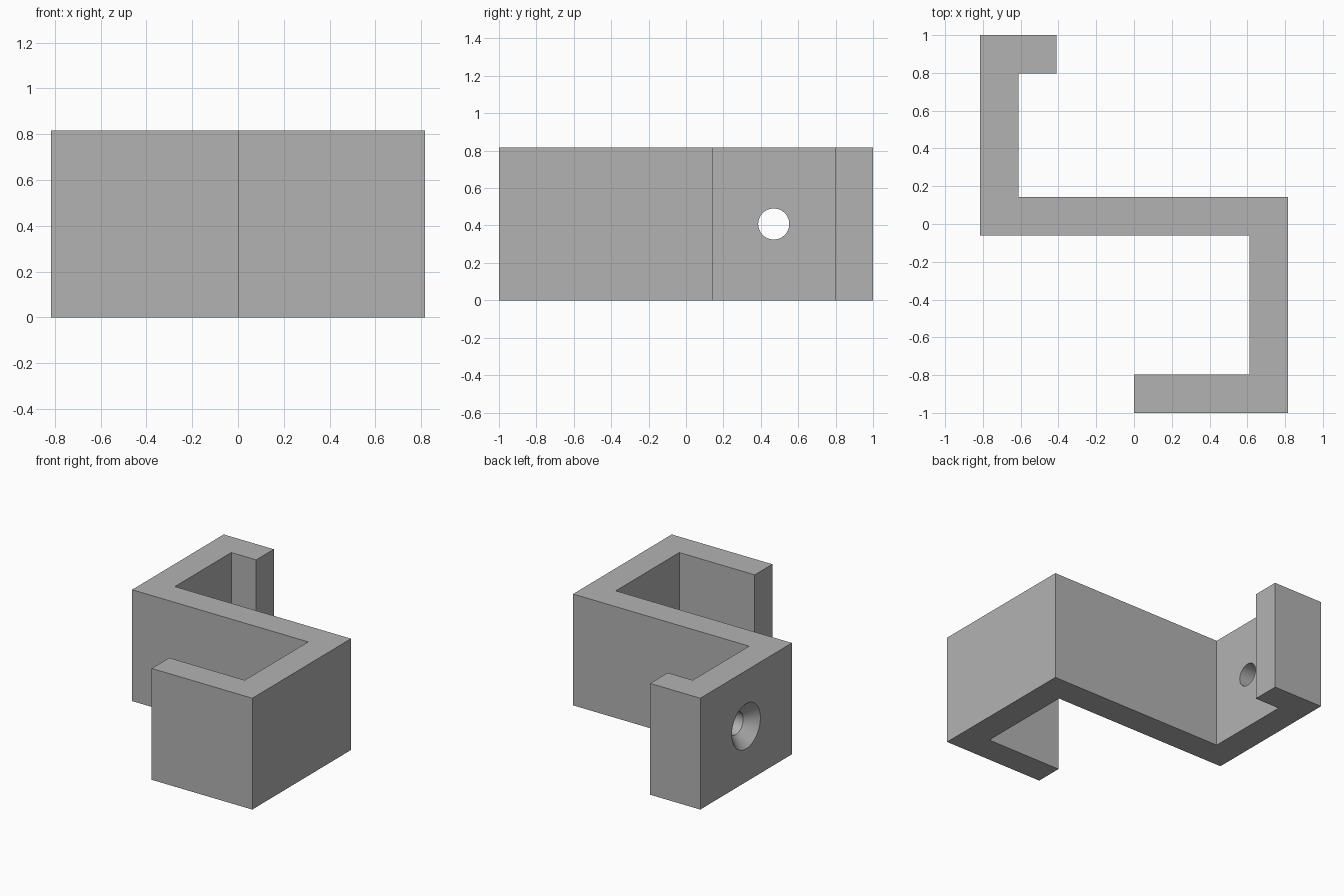
import bpy
import bmesh
import math
from mathutils import Vector

cube = bpy.data.objects.get("Cube")
if cube:
    bpy.data.objects.remove(cube, do_unlink=True)

HEIGHT = 0.816
WALL = 0.204
HALF_X = 0.816
HOLE_Y = 0.469
HOLE_R = 0.083
SINK_R = 0.165

grey = bpy.data.materials.new("plain grey")
grey.use_nodes = True
colour = (0.45, 0.45, 0.45, 1)
grey.diffuse_color = colour
grey.node_tree.nodes["Principled BSDF"].inputs["Base Color"].default_value = colour


def finish(bm, name):
    bmesh.ops.recalc_face_normals(bm, faces=bm.faces)
    mesh = bpy.data.meshes.new(name)
    bm.to_mesh(mesh)
    bm.free()
    mesh.materials.append(grey)
    obj = bpy.data.objects.new(name, mesh)
    bpy.context.collection.objects.link(obj)
    return obj


# S-shaped bracket: outline in plan, extruded upwards
inner = HALF_X - WALL
bar_back, bar_front = 0.143, 0.143 - WALL
lip = 1 - WALL
outline = [
    (0, -1), (HALF_X, -1), (HALF_X, bar_back), (-inner, bar_back),
    (-inner, lip), (-0.41, lip), (-0.41, 1), (-HALF_X, 1),
    (-HALF_X, bar_front), (inner, bar_front), (inner, -lip), (0, -lip),
]
bm = bmesh.new()
base = bm.faces.new([bm.verts.new((x, y, 0)) for x, y in outline])
top = bmesh.ops.extrude_face_region(bm, geom=[base])
top_verts = [g for g in top["geom"] if isinstance(g, bmesh.types.BMVert)]
bmesh.ops.translate(bm, verts=top_verts, vec=(0, 0, HEIGHT))
bracket = finish(bm, "bracket")

# Countersunk screw hole: a turned cutter along x
eps = 0.02
turned = [
    (-HALF_X - eps, 0), (-HALF_X - eps, SINK_R + eps),
    (-HALF_X + SINK_R - HOLE_R, HOLE_R),
    (-inner + eps, HOLE_R), (-inner + eps, 0),
]
centre = Vector((0, HOLE_Y, HEIGHT / 2))
bm = bmesh.new()
verts = [bm.verts.new(centre + Vector((x, 0, r))) for x, r in turned]
edges = [bm.edges.new(pair) for pair in zip(verts, verts[1:])]
bmesh.ops.spin(bm, geom=verts + edges, cent=centre, axis=(1, 0, 0),
               angle=math.tau, steps=64, use_duplicate=False)
bmesh.ops.remove_doubles(bm, verts=bm.verts, dist=0.0005)
cutter = finish(bm, "screw_hole_cutter")
cutter.hide_render = True

cut = bracket.modifiers.new("screw hole", "BOOLEAN")
cut.operation = "DIFFERENCE"
cut.solver = "EXACT"
cut.object = cutter

# Apply the cut, then smooth only the round hole walls
bpy.ops.object.select_all(action="DESELECT")
bracket.select_set(True)
bpy.context.view_layer.objects.active = bracket
bpy.ops.object.modifier_apply(modifier=cut.name)
bpy.data.objects.remove(cutter, do_unlink=True)
bpy.ops.object.shade_smooth_by_angle(angle=math.radians(30))
